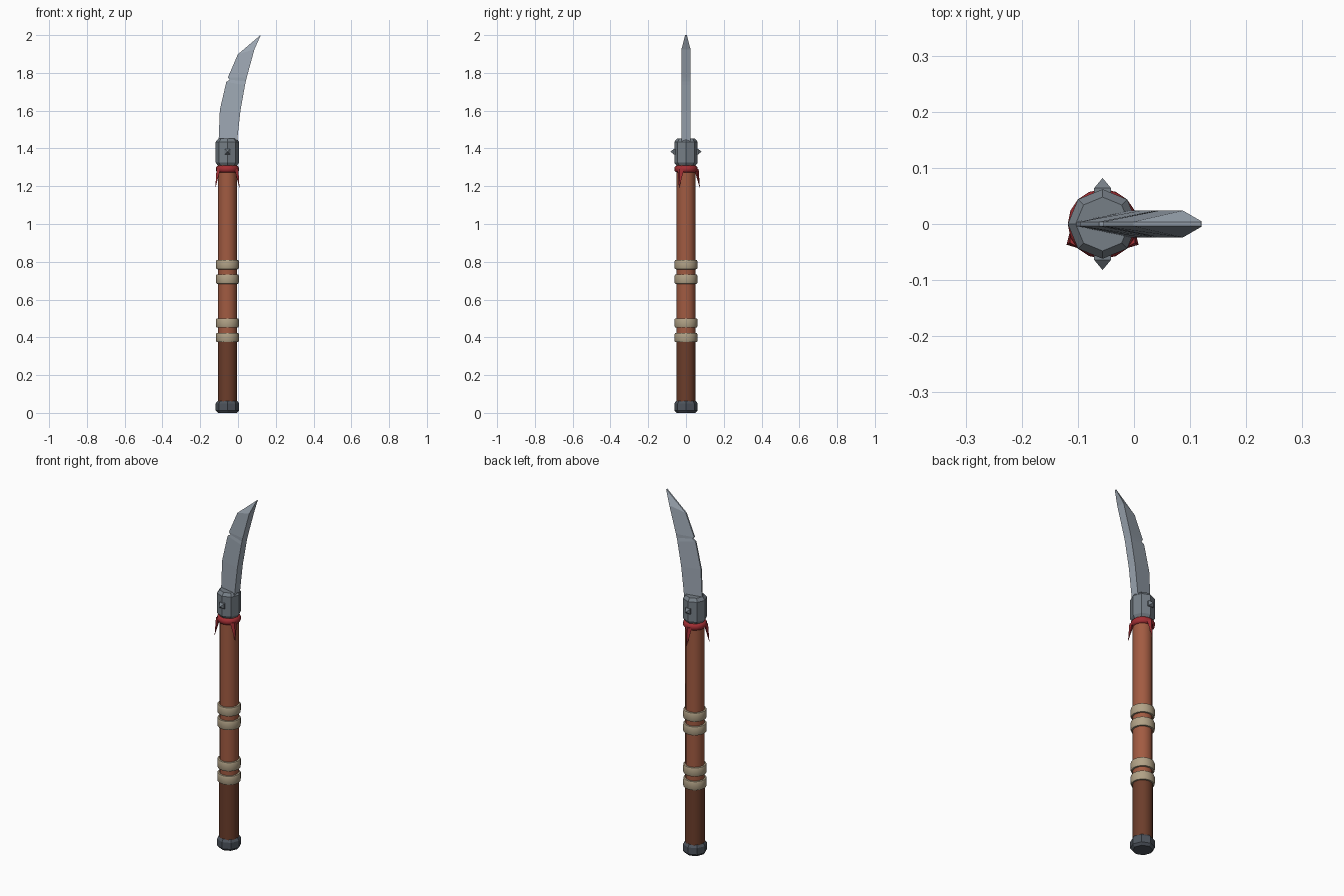
import bpy, bmesh, math
from mathutils import Vector

if "Cube" in bpy.data.objects:
    bpy.data.objects.remove(bpy.data.objects["Cube"])

AX = -0.056  # x of the shaft axis


def mat(name, rgb):
    m = bpy.data.materials.new(name)
    m.diffuse_color = (*rgb, 1)
    m.use_nodes = True
    m.node_tree.nodes["Principled BSDF"].inputs["Base Color"].default_value = m.diffuse_color
    return m


BLADE = mat("pale steel", (0.33, 0.38, 0.44))
STEEL = mat("grey steel", (0.18, 0.21, 0.24))
IRON = mat("dark iron", (0.075, 0.088, 0.108))
WOOD = mat("red brown wood", (0.36, 0.105, 0.054))
DARK = mat("dark wood", (0.15, 0.047, 0.024))
WRAP = mat("beige wrap", (0.44, 0.36, 0.24))
RED = mat("red cloth", (0.36, 0.028, 0.034))


def make(name, verts, faces, material, smooth=False):
    me = bpy.data.meshes.new(name)
    me.from_pydata(verts, [], faces)
    bm = bmesh.new()
    bm.from_mesh(me)
    bmesh.ops.recalc_face_normals(bm, faces=bm.faces)
    bm.to_mesh(me)
    bm.free()
    ob = bpy.data.objects.new(name, me)
    bpy.context.collection.objects.link(ob)
    me.materials.append(material)
    if smooth:
        bpy.context.view_layer.objects.active = ob
        ob.select_set(True)
        bpy.ops.object.shade_smooth_by_angle(angle=math.radians(35))
        ob.select_set(False)
    return ob


def lathe(name, prof, n, material, smooth=False):
    """Closed turned solid about the shaft axis from (radius, z) points."""
    verts = [(AX + r * math.cos(2 * math.pi * i / n), r * math.sin(2 * math.pi * i / n), z)
             for r, z in prof for i in range(n)]
    faces = [(k * n + i, k * n + (i + 1) % n, (k + 1) * n + (i + 1) % n, (k + 1) * n + i)
             for k in range(len(prof) - 1) for i in range(n)]
    last = (len(prof) - 1) * n
    faces += [tuple(range(n)), tuple(range(last, last + n))]
    return make(name, verts, faces, material, smooth)


# Shaft: dark lower piece, red brown upper piece
lathe("lower_shaft", [(0.051, 0.03), (0.051, 0.4)], 12, DARK, True)
lathe("upper_shaft", [(0.050, 0.4), (0.050, 1.34)], 12, WOOD, True)

# Butt cap and blade collar with chamfered ends
lathe("butt_cap", [(0.05, 0), (0.062, 0.013), (0.062, 0.05), (0.052, 0.064)], 8, IRON)
lathe("blade_collar", [(0.05, 1.308), (0.062, 1.325), (0.062, 1.435), (0.048, 1.452)], 8, STEEL)

# Grip wraps, in two pairs
for i, z in enumerate((0.399, 0.476, 0.708, 0.785)):
    lathe(f"grip_wrap_{i + 1}", [(0.05, z - 0.025), (0.058, z - 0.024), (0.061, z - 0.016),
                                 (0.061, z + 0.016), (0.058, z + 0.024), (0.05, z + 0.025)],
          16, WRAP, True)

# Red cord under the collar
ring = [(0.049 + 0.013 * math.sin(a), 1.291 - 0.018 * math.cos(a))
        for a in (math.pi * k / 6 for k in range(7))]
lathe("red_cord", ring, 16, RED, True)

# Three hanging cloth points
for i, deg in enumerate((90, 210, 330)):
    a = math.radians(deg)
    out = Vector((math.cos(a), math.sin(a), 0))
    side = Vector((-out.y, out.x, 0))
    c = Vector((AX, 0, 0))
    top = c + out * 0.055 + Vector((0, 0, 1.29))
    tip = c + out * 0.074 + Vector((0, 0, 1.188))
    verts = [top + side * 0.02, top + out * 0.012, top - side * 0.02, top - out * 0.012, tip]
    make(f"cloth_point_{i + 1}", verts,
         [(0, 1, 4), (1, 2, 4), (2, 3, 4), (3, 0, 4), (0, 1, 2, 3)], RED)

# Pyramid studs on the front and back of the collar
for name, s in (("front_stud", -1), ("back_stud", 1)):
    h = 0.015
    base = [(AX + dx, s * y, 1.383 + dz) for y in (0.05, 0.064)
            for dx, dz in ((-h, -h), (h, -h), (h, h), (-h, h))]
    make(name, base + [(AX, s * 0.082, 1.383)],
         [(0, 1, 2, 3)] + [(i, (i + 1) % 4, (i + 1) % 4 + 4, i + 4) for i in range(4)]
         + [(4 + i, 4 + (i + 1) % 4, 8) for i in range(4)], STEEL)

# Blade: cutting edge on the left (with a nick), thick spine on the right
edge = [(-0.103, 1.43), (-0.096, 1.605), (-0.062, 1.752), (-0.044, 1.764),
        (-0.054, 1.775), (-0.001, 1.898), (0.119, 2.0)]
spine = [(-0.006, 1.43), (0.013, 1.60), (0.037, 1.735), (0.041, 1.755),
         (0.046, 1.775), (0.087, 1.925), (0.12, 1.998)]
EW, SW = 0.004, 0.024
verts = []
for k, ((ex, ez), (sx, sz)) in enumerate(zip(edge, spine)):
    w = SW if k < 6 else 0.005
    verts += [(ex, -EW, ez), (sx, -w, sz), (sx, w, sz), (ex, EW, ez)]
faces = [(4 * k + i, 4 * k + (i + 1) % 4, 4 * k + 4 + (i + 1) % 4, 4 * k + 4 + i)
         for k in range(len(edge) - 1) for i in range(4)]
n = len(verts)
make("blade", verts, faces + [(0, 1, 2, 3), (n - 4, n - 3, n - 2, n - 1)], BLADE)
